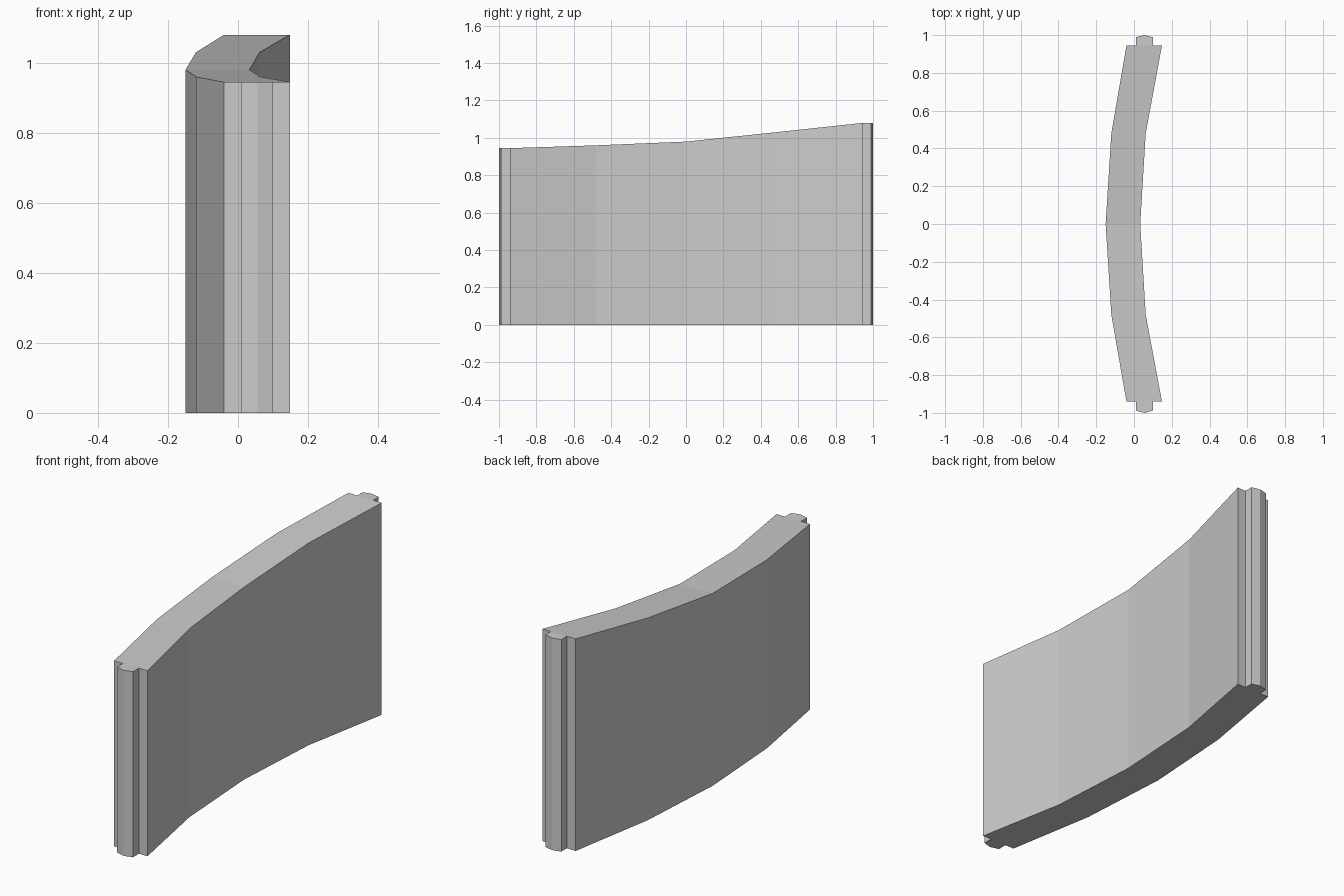
import bpy, bmesh

if "Cube" in bpy.data.objects:
    bpy.data.objects.remove(bpy.data.objects["Cube"])

# Stations along the curved wall: y, outer x, inner x, top height
stations = [(-0.94, -0.04, 0.148, 0.945), (-0.48, -0.12, 0.062, 0.96),
            (0.0, -0.15, 0.033, 0.98), (0.48, -0.12, 0.062, 1.03),
            (0.945, -0.04, 0.148, 1.08)]
tab = [(0.01, 0.0), (0.01, 0.8), (0.055, 1.0), (0.10, 0.8), (0.10, 0.0)]


def tab_points(base, tip, top):
    return [(x, base + (tip - base) * t, top) for x, t in tab]


# Closed plan outline: inner side up, back tab, outer side down, front tab
n = len(stations)
outline = [(s[2], s[0], s[3]) for s in stations]
outline += tab_points(0.945, 1.0, 1.08)[::-1]
outline += [(s[1], s[0], s[3]) for s in reversed(stations)]
outline += tab_points(-0.94, -1.0, 0.945)
count = len(outline)

# Levels: thin light bands between wider grey courses
levels = [0.0]
for i in range(25):
    z = 0.038 + i * 0.0365
    levels += [z - 0.006, z + 0.006]
bm = bmesh.new()
rings = [[bm.verts.new((x, y, z)) for x, y, top in outline] for z in levels]
rings.append([bm.verts.new(p) for p in outline])
for k in range(len(rings) - 1):
    for i in range(count):
        j = (i + 1) % count
        f = bm.faces.new((rings[k][i], rings[k][j], rings[k + 1][j], rings[k + 1][i]))
        f.material_index = k % 2

# Bottom and top caps: wall segments and end tabs
right = list(range(n))
back = list(range(n, n + 5))
left = list(range(2 * n + 4, n + 4, -1))
front = list(range(2 * n + 5, count))
caps = [[right[i], right[i + 1], left[i + 1], left[i]] for i in range(1, n - 2)]
caps.append([left[0]] + [front[0], front[4]] + [right[0], right[1], left[1]])
caps.append([right[n - 2], right[n - 1], back[0], back[4], left[n - 1], left[n - 2]])
caps += [back, front]
for ids in caps:
    bm.faces.new([rings[-1][i] for i in ids])
    bm.faces.new([rings[0][i] for i in reversed(ids)])
bmesh.ops.recalc_face_normals(bm, faces=bm.faces)

mesh = bpy.data.meshes.new("curved_wall_panel")
bm.to_mesh(mesh)
bm.free()
wall = bpy.data.objects.new("curved_wall_panel", mesh)
bpy.context.collection.objects.link(wall)

# Grey body and lighter course lines
for name, c in (("wall_grey", 0.6), ("course_line", 0.8)):
    mat = bpy.data.materials.new(name)
    mat.diffuse_color = (c, c, c, 1)
    mat.use_nodes = True
    mat.node_tree.nodes["Principled BSDF"].inputs["Base Color"].default_value = mat.diffuse_color
    mesh.materials.append(mat)
